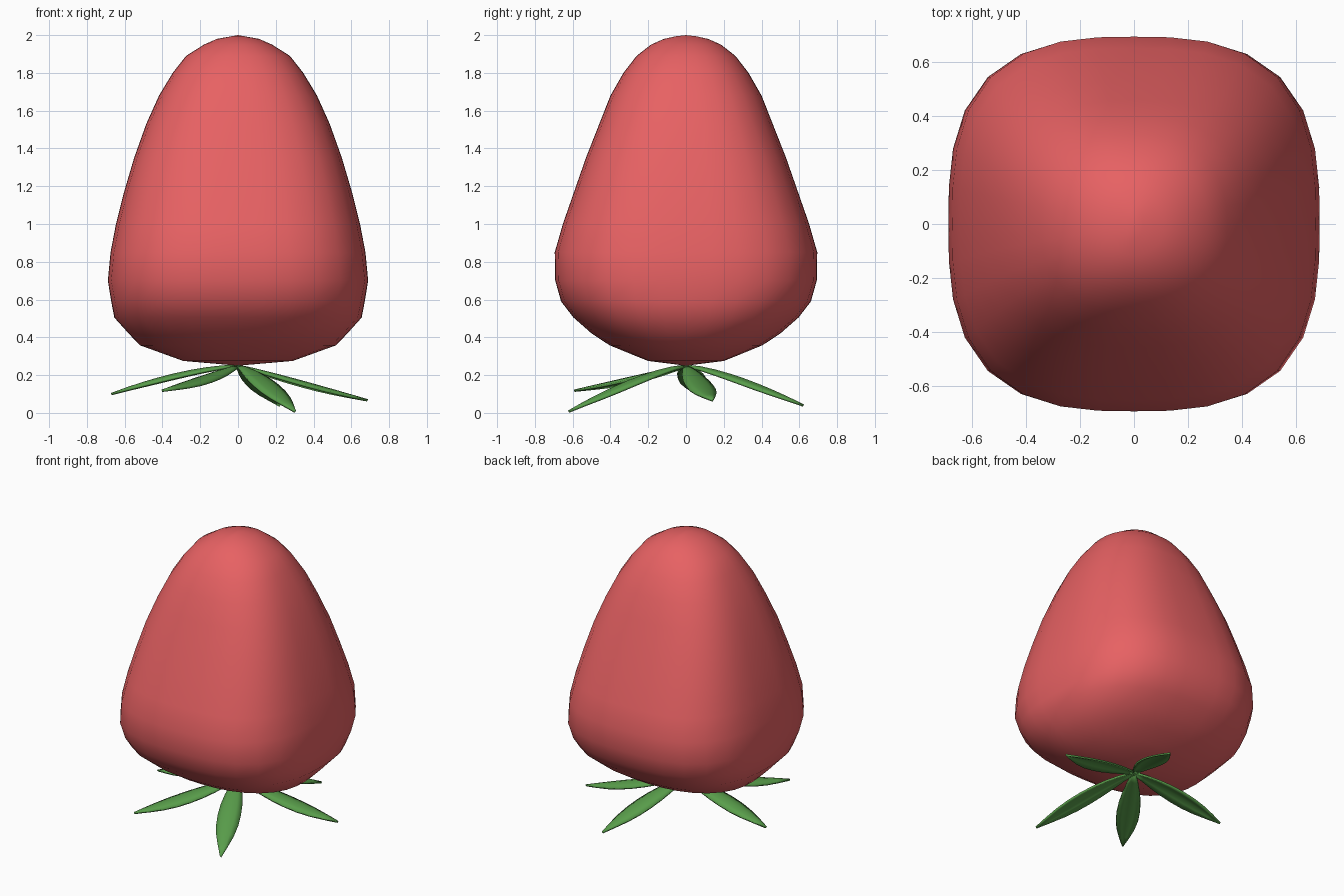
import bpy, bmesh, math
from mathutils import Vector

if "Cube" in bpy.data.objects:
    bpy.data.objects.remove(bpy.data.objects["Cube"])


def material(name, color):
    m = bpy.data.materials.new(name)
    m.diffuse_color = (*color, 1)
    m.use_nodes = True
    m.node_tree.nodes["Principled BSDF"].inputs["Base Color"].default_value = m.diffuse_color
    return m


def make_object(name, bm, mat):
    bmesh.ops.recalc_face_normals(bm, faces=bm.faces)
    me = bpy.data.meshes.new(name)
    bm.to_mesh(me)
    bm.free()
    me.materials.append(mat)
    for p in me.polygons:
        p.use_smooth = True
    ob = bpy.data.objects.new(name, me)
    bpy.context.collection.objects.link(ob)
    return ob


def interp(table, z):
    for (z0, w0), (z1, w1) in zip(table, table[1:]):
        if z0 <= z <= z1:
            return w0 + (w1 - w0) * (z - z0) / (z1 - z0)
    return 0


red = material("berry_red", (0.80, 0.12, 0.125))
green = material("leaf_green", (0.10, 0.34, 0.07))

# Berry body: rounded-square rings following the front and side profiles
front = [(0.25, 0), (0.275, 0.29), (0.36, 0.525), (0.505, 0.655), (0.69, 0.69), (0.9, 0.67),
         (1.13, 0.615), (1.35, 0.55), (1.56, 0.475), (1.75, 0.385), (1.89, 0.275),
         (1.975, 0.14), (2.0, 0)]
side = [(0.25, 0), (0.275, 0.2), (0.355, 0.4), (0.46, 0.56), (0.585, 0.66), (0.71, 0.695),
        (0.85, 0.695), (1.0, 0.652), (1.35, 0.53), (1.68, 0.4), (1.82, 0.32), (1.91, 0.245),
        (1.96, 0.17), (1.99, 0.09), (2.0, 0)]
power = [(0.25, 2.1), (0.5, 2.7), (0.7, 2.9), (1.4, 2.8), (1.8, 2.4), (2.0, 2.0)]
levels = [0.256, 0.275, 0.31, 0.358, 0.42, 0.505, 0.59, 0.7, 0.85, 1.0, 1.17, 1.35, 1.53,
          1.68, 1.8, 1.89, 1.95, 1.98, 1.994]
N = 32
bm = bmesh.new()
rings = []
for z in levels:
    a, b, p = interp(front, z), interp(side, z), interp(power, z)
    ring = []
    for i in range(N):
        t = math.tau * i / N
        c, s = math.cos(t), math.sin(t)
        r = (abs(c) ** p + abs(s) ** p) ** (-1 / p)
        ring.append(bm.verts.new((a * r * c, b * r * s, z)))
    rings.append(ring)
for r0, r1 in zip(rings, rings[1:]):
    for i in range(N):
        j = (i + 1) % N
        bm.faces.new((r0[i], r0[j], r1[j], r1[i]))
for ring, z in ((rings[0], 0.25), (rings[-1], 2.0)):
    pole = bm.verts.new((0, 0, z))
    for i in range(N):
        bm.faces.new((ring[i], ring[(i + 1) % N], pole))
make_object("berry_body", bm, red)


# Leaves: drooping pointed blades with a raised midrib
def leaf(name, x, y, z, droop):
    out = Vector((x, y, 0))
    across = Vector((-y, x, 0)).normalized()
    widths = [0.012, 0.035, 0.055, 0.068, 0.073, 0.070, 0.056, 0.032, 0.004]
    bm = bmesh.new()
    rows = []
    for k, w in enumerate(widths):
        t = k / (len(widths) - 1)
        mid = out * t + Vector((0, 0, 0.25 + (z - 0.25) * t ** droop))
        rows.append([bm.verts.new(mid + across * w * s - Vector((0, 0, 0.3 * w * abs(s) ** 1.5)))
                     for s in (-1, -0.5, 0, 0.5, 1)])
    for r0, r1 in zip(rows, rows[1:]):
        for i in range(4):
            bm.faces.new((r0[i], r0[i + 1], r1[i + 1], r1[i]))
    ob = make_object(name, bm, green)
    mod = ob.modifiers.new("thickness", "SOLIDIFY")
    mod.thickness = 0.012
    mod.offset = 0


tips = [(0.685, 0.14, 0.067, 1.1), (0.22, 0.62, 0.04, 1.5), (-0.67, 0.06, 0.10, 1.7),
        (-0.40, -0.59, 0.118, 1.05), (0.30, -0.62, 0.008, 1.5)]
for i, tip in enumerate(tips):
    leaf(f"leaf_{i + 1}", *tip)
